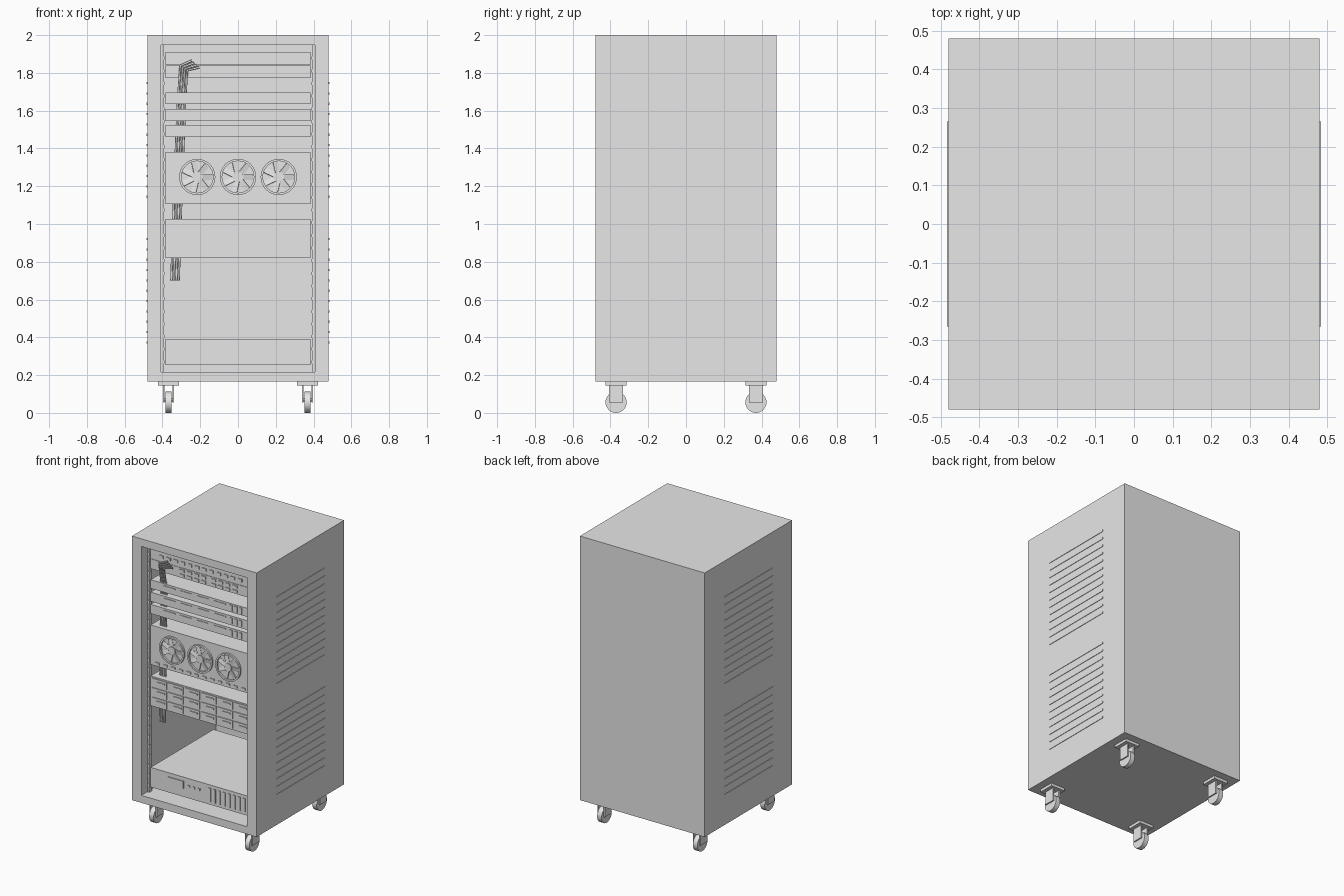
import bpy, bmesh, math
from mathutils import Matrix, Vector

if "Cube" in bpy.data.objects:
    bpy.data.objects.remove(bpy.data.objects["Cube"])

GREY = bpy.data.materials.new("plain_grey")
GREY.diffuse_color = (0.8, 0.8, 0.8, 1)
GREY.use_nodes = True
GREY.node_tree.nodes["Principled BSDF"].inputs["Base Color"].default_value = GREY.diffuse_color


def finish(name, bm, smooth=False):
    me = bpy.data.meshes.new(name)
    if smooth:
        for f in bm.faces:
            f.smooth = True
    bm.to_mesh(me)
    bm.free()
    if smooth:
        me.set_sharp_from_angle(angle=math.radians(35))
    me.materials.append(GREY)
    ob = bpy.data.objects.new(name, me)
    bpy.context.collection.objects.link(ob)
    return ob


def add_box(bm, x, y, z, rot=None):
    """Box between the (low, high) pairs x, y and z."""
    c = Vector((sum(x) / 2, sum(y) / 2, sum(z) / 2))
    m = Matrix.Translation(c) @ Matrix.Diagonal((x[1] - x[0], y[1] - y[0], z[1] - z[0], 1))
    bmesh.ops.create_cube(bm, size=1, matrix=m if rot is None else rot @ m)


def boxes(name, items):
    bm = bmesh.new()
    for it in items:
        add_box(bm, *it)
    return finish(name, bm)


def add_cyl(bm, c, r, depth, axis, seg=24):
    m = Matrix.Translation(c) @ Matrix.Rotation(math.pi / 2, 4, axis)
    bmesh.ops.create_cone(bm, cap_ends=True, segments=seg, radius1=r, radius2=r, depth=depth, matrix=m)


def plate(cx, cz, w, h, out=0.006):
    """Thin detail standing on the front of a rack unit."""
    return ((cx - w / 2, cx + w / 2), (FRONT - out, FRONT + 0.002), (cz - h / 2, cz + h / 2))


FRONT, BACK, HALF = -0.41, 0.28, 0.385

# Cabinet: a box with its front face inset and pushed inwards
bm = bmesh.new()
add_box(bm, (-0.48, 0.48), (-0.48, 0.48), (0.165, 2.0))
front = min(bm.faces, key=lambda f: f.calc_center_median().y)
bmesh.ops.inset_region(bm, faces=[front], thickness=0.06)
for v in front.verts:
    v.co.x = math.copysign(0.407, v.co.x)
    v.co.z = 1.947 if v.co.z > 1 else 0.217
ext = bmesh.ops.extrude_face_region(bm, geom=[front])
bmesh.ops.translate(bm, verts=[g for g in ext["geom"] if isinstance(g, bmesh.types.BMVert)], vec=(0, 0.82, 0))
if front.is_valid and abs(front.calc_center_median().y + 0.48) < 1e-4:
    bmesh.ops.delete(bm, geom=[front], context='FACES_ONLY')
bmesh.ops.recalc_face_normals(bm, faces=bm.faces)
finish("cabinet", bm)

# Mounting rails with a row of studs
for side, s in (("left", -1), ("right", 1)):
    items = [(sorted((s * 0.407, s * 0.392)), (-0.415, -0.385), (0.217, 1.947))]
    for i in range(25):
        z = 0.27 + i * 0.067
        items.append((sorted((s * 0.403, s * 0.389)), (-0.419, -0.405), (z - 0.008, z + 0.008)))
    boxes(side + "_rail", items)

# Louvres on both side walls
for side, s in (("left", -1), ("right", 1)):
    items = []
    for top, n in ((1.746, 12), (0.92, 11)):
        for i in range(n):
            z = top - i * 0.0547
            items.append((sorted((s * 0.475, s * 0.4835)), (-0.265, 0.265), (z - 0.006, z + 0.006)))
    boxes(side + "_louvres", items)

# Rack unit bodies
UNITS = {"patch_panel_upper": (1.842, 1.91), "patch_panel_lower": (1.772, 1.84),
         "server_1": (1.635, 1.695), "server_2": (1.545, 1.609), "server_3": (1.46, 1.524),
         "fan_unit": (1.106, 1.381), "drive_unit": (0.82, 1.027), "power_unit": (0.254, 0.391)}
for name, z in UNITS.items():
    boxes(name, [((-HALF, HALF), (FRONT, BACK), z)])

# Ports on the patch panels
boxes("upper_ports", [plate(-0.3 + i * 0.055, 1.877, 0.03, 0.02) for i in range(12)])
boxes("lower_ports", [plate(-0.14 + i * 0.055 + (i // 4) * 0.02, z, 0.034, 0.018)
                      for i in range(8) for z in (1.822, 1.79)])

# Server fronts: lip and vertical handles
for n in (1, 2, 3):
    lo, hi = UNITS["server_%d" % n]
    mid = (lo + hi) / 2
    items = [plate(x, mid, 0.02, 0.042) for x in (0.235, 0.272, 0.309)]
    items += [plate(-0.24 + i * 0.13, hi - 0.016, 0.09, 0.006, 0.004) for i in range(4)]
    boxes("server_%d_details" % n, items)

# Fans: ring, hub and blades
for n, cx in enumerate((-0.216, 0, 0.216)):
    cz = 1.249
    bm = bmesh.new()
    profile = [(0.096, 0.0), (0.096, -0.012), (0.084, -0.012), (0.084, 0.0)]
    vs = [bm.verts.new((r, y, 0)) for r, y in profile]
    es = [bm.edges.new((vs[i], vs[(i + 1) % 4])) for i in range(4)]
    bmesh.ops.spin(bm, geom=vs + es, cent=(0, 0, 0), axis=(0, 1, 0), angle=2 * math.pi, steps=32, use_merge=True)
    bmesh.ops.recalc_face_normals(bm, faces=bm.faces)
    bmesh.ops.translate(bm, verts=bm.verts, vec=(cx, FRONT, cz))
    add_cyl(bm, (cx, FRONT - 0.004, cz), 0.028, 0.016, 'X')
    for i in range(7):
        m = (Matrix.Translation((cx, FRONT, cz)) @ Matrix.Rotation(i * 2 * math.pi / 7, 4, 'Y')
             @ Matrix.Rotation(math.radians(12), 4, 'X'))
        add_box(bm, (0.02, 0.08), (-0.006, 0.0), (-0.014, 0.014), m)
    finish("fan_%d" % (n + 1), bm, True)
boxes("fan_unit_vents", [plate(-0.33 + i * 0.06, 1.128, 0.03, 0.014) for i in range(12)])

# Drive trays in a grid, each with a handle
items = []
for c in range(6):
    for r in range(3):
        x, z = -0.316 + c * 0.1264, 0.857 + r * 0.0665
        items.append(plate(x, z, 0.115, 0.056))
        items.append(plate(x + 0.015, z + 0.008, 0.06, 0.009, 0.012))
boxes("drive_trays", items)

# Power unit: display, buttons and vent slots
items = [plate(-0.19, 0.338, 0.12, 0.05)]
items += [plate(x, 0.338, 0.014, 0.014) for x in (-0.09, -0.05, -0.01)]
items += [plate(0.07 + i * 0.038, 0.322, 0.016, 0.095) for i in range(8)]
boxes("power_unit_details", items)

# Cable bundle from the patch panel down through the rack
for i in range(4):
    cu = bpy.data.curves.new("cable_%d" % (i + 1), 'CURVE')
    cu.dimensions = '3D'
    cu.bevel_depth = 0.006
    cu.bevel_resolution = 2
    cu.use_fill_caps = True
    pts = [(-0.353 + 0.013 * i, -0.355, 0.70), (-0.335 + 0.013 * i, -0.37, 1.25),
           (-0.318 + 0.013 * i, -0.385, 1.66), (-0.305 + 0.012 * i, -0.43, 1.838 - 0.008 * i),
           (-0.245 + 0.013 * i, -0.425, 1.865 - 0.012 * i)]
    sp = cu.splines.new('POLY')
    sp.points.add(len(pts) - 1)
    for p, co in zip(sp.points, pts):
        p.co = (*co, 1)
    cu.materials.append(GREY)
    bpy.context.collection.objects.link(bpy.data.objects.new(cu.name, cu))

# Casters at the four corners
for fb, y in (("front", -0.37), ("back", 0.37)):
    for lr, x in (("left", -0.368), ("right", 0.368)):
        name = "%s_%s_caster" % (fb, lr)
        boxes(name + "_fork", [((x - 0.055, x + 0.055), (y - 0.055, y + 0.055), (0.146, 0.166)),
                               ((x - 0.029, x - 0.02), (y - 0.037, y + 0.037), (0.055, 0.147)),
                               ((x + 0.02, x + 0.029), (y - 0.037, y + 0.037), (0.055, 0.147))])
        bm = bmesh.new()
        add_cyl(bm, (x, y, 0.056), 0.056, 0.034, 'Y', 32)
        add_cyl(bm, (x, y, 0.07), 0.01, 0.056, 'Y', 12)
        finish(name + "_wheel", bm, True)
